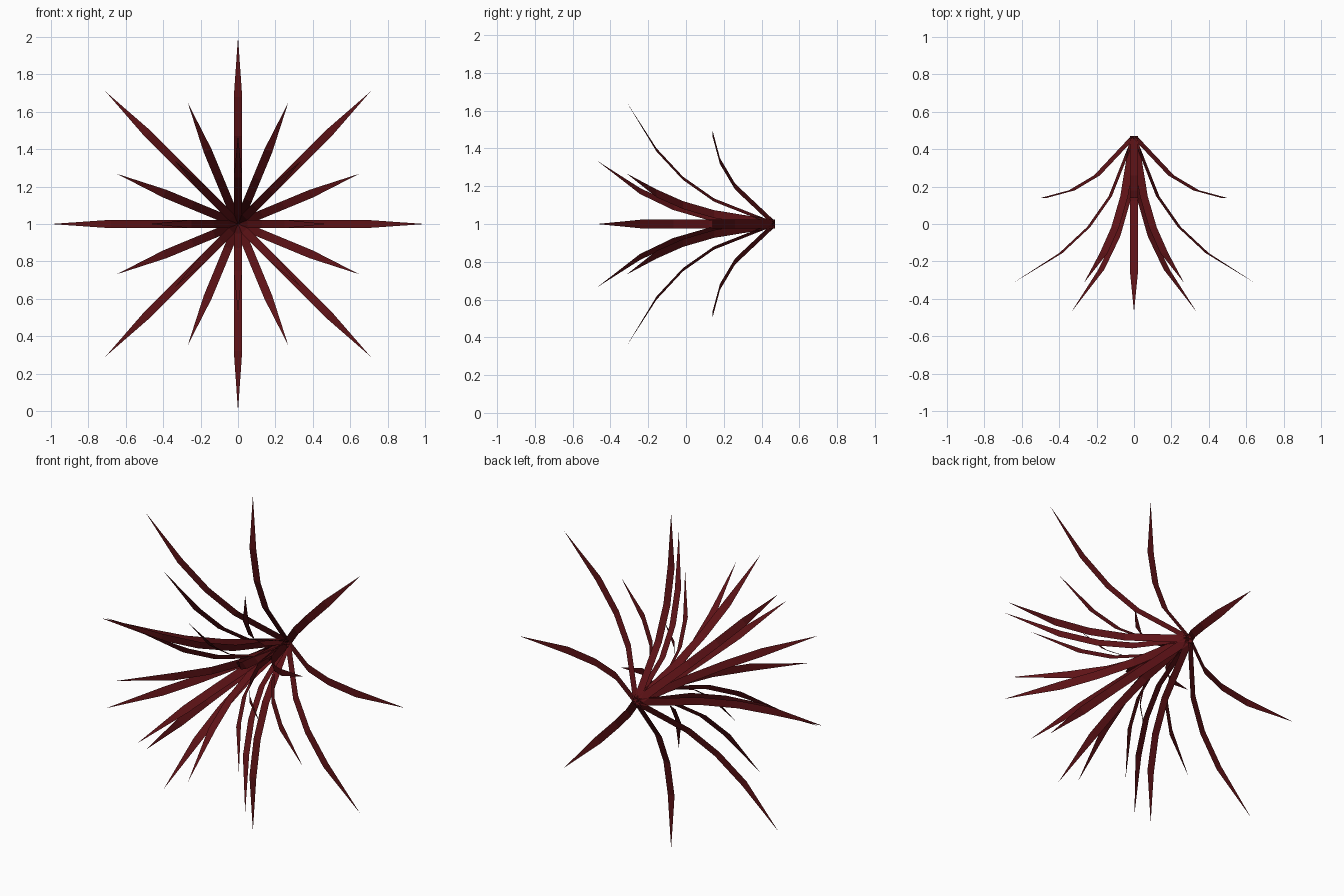
import bpy, math

if "Cube" in bpy.data.objects:
    bpy.data.objects.remove(bpy.data.objects["Cube"])

mat = bpy.data.materials.new("dark_red")
mat.diffuse_color = (0.11, 0.006, 0.008, 1)
mat.use_nodes = True
mat.node_tree.nodes["Principled BSDF"].inputs["Base Color"].default_value = mat.diffuse_color

APEX_Y = 0.47
HALF_W = 0.0225
# Blade centre line: (distance from axis, distance forward of the apex)
PATH = [(0.0, 0.0), (0.28, 0.21), (0.47, 0.29), (0.68, 0.33), (1.0, 0.33)]


def blade(name, tilt, spin):
    """Flat curved ribbon with a pointed tip, folded forward by tilt."""
    ct, st = math.cos(tilt), math.sin(tilt)
    cs, ss = math.cos(spin), math.sin(spin)
    verts = []
    for i, (r, f) in enumerate(PATH):
        radial, forward = r * ct - f * st, r * st + f * ct
        offsets = (0,) if i == len(PATH) - 1 else (-HALF_W, HALF_W)
        for w in offsets:
            verts.append((radial * cs - w * ss, APEX_Y - forward,
                          1 + radial * ss + w * cs))
    faces = [(2 * i, 2 * i + 1, 2 * i + 3, 2 * i + 2) for i in range(len(PATH) - 2)]
    n = len(verts)
    faces.append((n - 3, n - 2, n - 1))
    mesh = bpy.data.meshes.new(name)
    mesh.from_pydata(verts, [], faces)
    mesh.materials.append(mat)
    obj = bpy.data.objects.new(name, mesh)
    bpy.context.collection.objects.link(obj)


# Three rings of eight blades, each folded further forward
for ring, tilt, start in (("outer", 0, 0), ("middle", 30, 22.5), ("inner", 45, 0)):
    for k in range(8):
        blade(f"{ring}_blade_{k + 1}", math.radians(tilt), math.radians(start + 45 * k))
